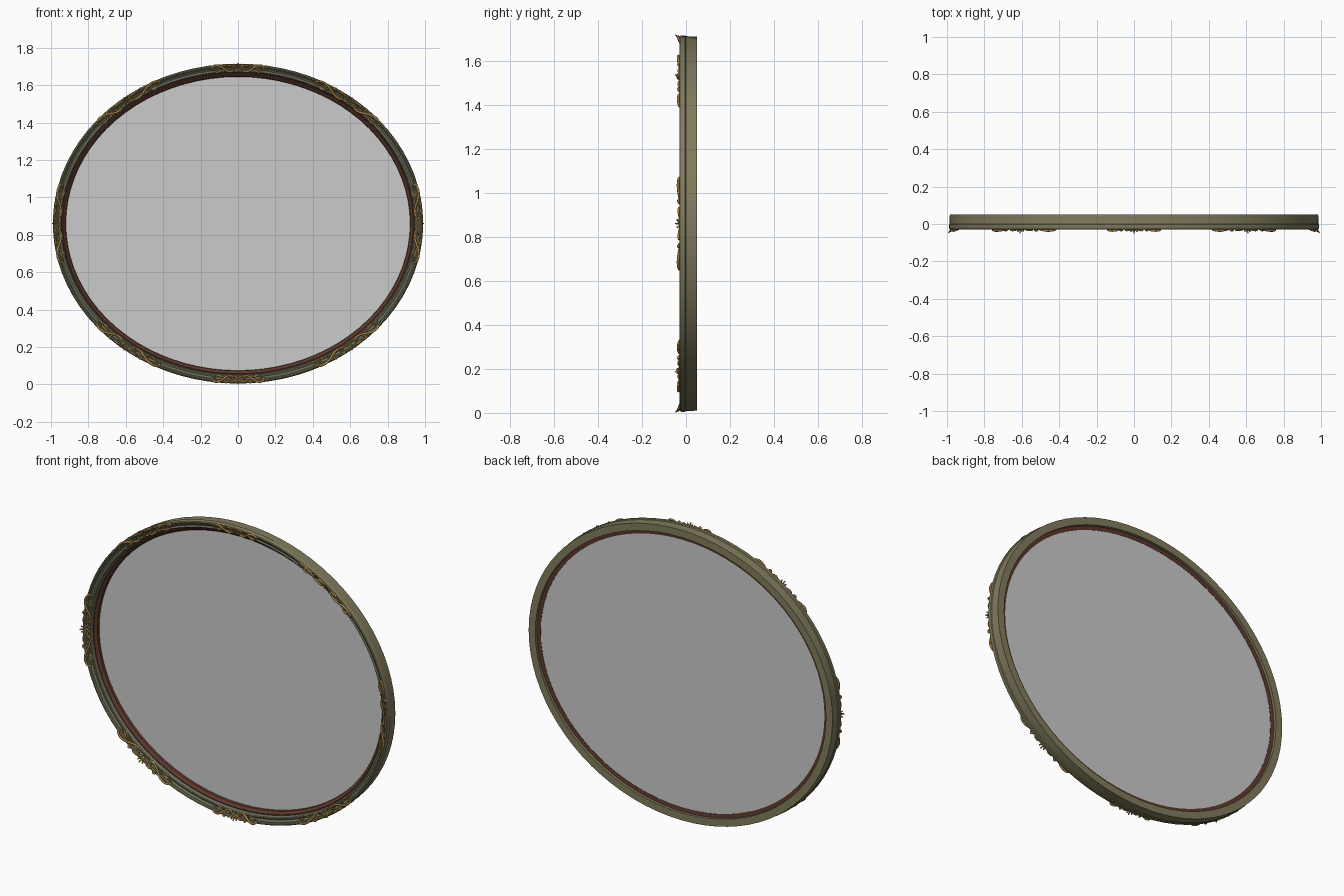
import bpy, bmesh, math
from mathutils import Vector

if "Cube" in bpy.data.objects:
    bpy.data.objects.remove(bpy.data.objects["Cube"])

A, B, CZ = 0.99, 0.855, 0.86      # outer half axes and centre height
SEG = 80


def material(name, rgb):
    m = bpy.data.materials.new(name)
    m.diffuse_color = (*rgb, 1)
    m.use_nodes = True
    m.node_tree.nodes["Principled BSDF"].inputs["Base Color"].default_value = m.diffuse_color
    return m


olive = material("olive_paint", (0.22, 0.20, 0.11))
sage = material("sage_paint", (0.15, 0.16, 0.11))
brown = material("brown_lip", (0.11, 0.04, 0.025))
gold = material("gold_leaf", (0.38, 0.23, 0.06))


def on_oval(t, d, y):
    """Point at angle t of the oval, moved inwards by d."""
    c, s = math.cos(t), math.sin(t)
    n = Vector((c / A, 0, s / B)).normalized()
    return Vector((A * c, y, CZ + B * s)) - n * d


def sweep_oval(name, profile, mats, mat_ids, closed):
    bm = bmesh.new()
    rings = [[bm.verts.new(on_oval(2 * math.pi * i / SEG, d, y)) for d, y in profile]
             for i in range(SEG)]
    k = len(profile)
    for i in range(SEG):
        a, b = rings[i], rings[(i + 1) % SEG]
        for j in range(k if closed else k - 1):
            f = bm.faces.new((a[j], b[j], b[(j + 1) % k], a[(j + 1) % k]))
            f.material_index = mat_ids[j] if j < len(mat_ids) else 0
    bmesh.ops.recalc_face_normals(bm, faces=bm.faces)
    me = bpy.data.meshes.new(name)
    bm.to_mesh(me)
    bm.free()
    for m in mats:
        me.materials.append(m)
    ob = bpy.data.objects.new(name, me)
    bpy.context.collection.objects.link(ob)
    bpy.ops.object.select_all(action='DESELECT')
    bpy.context.view_layer.objects.active = ob
    ob.select_set(True)
    bpy.ops.object.shade_smooth_by_angle(angle=math.radians(32))
    return ob


# Moulded frame: (inward offset, y), from the back edge round the front to the lip
profile = [(0.005, 0.05), (0.004, 0.0), (0.0, -0.004), (0.0, -0.02), (0.003, -0.027),
           (0.008, -0.03), (0.013, -0.028), (0.016, -0.021), (0.019, -0.021),
           (0.024, -0.015), (0.030, -0.013), (0.035, -0.016), (0.039, -0.017),
           (0.043, -0.014), (0.046, -0.004), (0.048, 0.004),
           (0.053, 0.003), (0.060, 0.008), (0.068, 0.016), (0.070, 0.032),
           (0.048, 0.034), (0.048, 0.05)]
ids = [0] * 8 + [1, 1, 1, 0, 0, 1, 1] + [2] * 5 + [0, 0]
sweep_oval("frame", profile, [olive, sage, brown], ids, True)

# Mirror glass
bm = bmesh.new()
bm.faces.new([bm.verts.new(on_oval(2 * math.pi * i / SEG, 0.066, 0.03)) for i in range(SEG)])
bmesh.ops.recalc_face_normals(bm, faces=bm.faces)
me = bpy.data.meshes.new("mirror_glass")
bm.to_mesh(me)
bm.free()
for f in me.polygons:
    if f.normal.y > 0:
        me.flip_normals()
bpy.context.collection.objects.link(bpy.data.objects.new("mirror_glass", me))

# Scroll strokes: (position along half length, inward offset), thickness
scrolls = [
    ([(.30, .030), (.25, .022), (.17, .028), (.19, .042), (.34, .044), (.50, .030),
      (.64, .010), (.82, .000), (.98, .008), (1.0, .026), (.88, .032), (.84, .020)], 1.0),
    ([(.40, .040), (.48, .020), (.52, .004), (.44, .000), (.40, .010)], 0.9),
    ([(.55, .024), (.64, .030), (.74, .042), (.84, .044), (.86, .036)], 0.9),
    ([(.62, .014), (.70, .020), (.78, .014)], 1.0),
    ([(.05, .026), (.14, .012), (.28, .004), (.36, .012), (.32, .018)], 0.9),
]
# Centre shell: fanned leaves (end point, lift forwards)
fan = [((0, -.002), .016), ((.09, .002), .010), ((.15, .012), .005), ((.10, .044), .0)]


def add_stroke(cu, t0, half, pts, thick, lifts):
    speed = math.hypot(A * math.sin(t0), B * math.cos(t0))
    sp = cu.splines.new('NURBS')
    sp.points.add(len(pts) - 1)
    sp.order_u = min(4, len(pts))
    sp.use_endpoint_u = True
    sp.resolution_u = 4
    sp.use_smooth = True
    for i, (s, d) in enumerate(pts):
        y = -0.032 + 0.42 * max(d, 0) - lifts[i]
        p = on_oval(t0 + s * half / speed, d, y)
        sp.points[i].co = (*p, 1)
        u = i / (len(pts) - 1)
        sp.points[i].radius = thick * (0.55 + 0.6 * math.sin(math.pi * u))


def ornament(name, angle, half):
    t0 = math.radians(angle)
    cu = bpy.data.curves.new(name, 'CURVE')
    cu.dimensions = '3D'
    cu.bevel_depth = 0.0055
    cu.bevel_resolution = 1
    cu.use_fill_caps = True
    for side in (1, -1):
        for pts, thick in scrolls:
            n = len(pts) - 1
            lifts = [0.006 * math.sin(math.pi * i / n) for i in range(n + 1)]
            add_stroke(cu, t0, half, [(side * s, d) for s, d in pts], thick, lifts)
        for (s, d), lift in fan:
            if s == 0 and side < 0:
                continue
            pts = [(0, .026), (side * s * .6, (.026 + d) / 2), (side * s, d)]
            add_stroke(cu, t0, 0.2, pts, 1.0, [0, lift * .35, lift])
    ob = bpy.data.objects.new(name, cu)
    bpy.context.collection.objects.link(ob)
    cu.materials.append(gold)
    bpy.ops.object.select_all(action='DESELECT')
    bpy.context.view_layer.objects.active = ob
    ob.select_set(True)
    bpy.ops.object.convert(target='MESH')


# Gilded ornaments at the four axes and the four diagonals
for name, angle, half in (("right", 0, .22), ("top", 90, .145), ("left", 180, .22), ("bottom", 270, .145),
                          ("upper_right", 52, .21), ("upper_left", 128, .21),
                          ("lower_left", 232, .21), ("lower_right", 308, .21)):
    ornament("ornament_" + name, angle, half)
